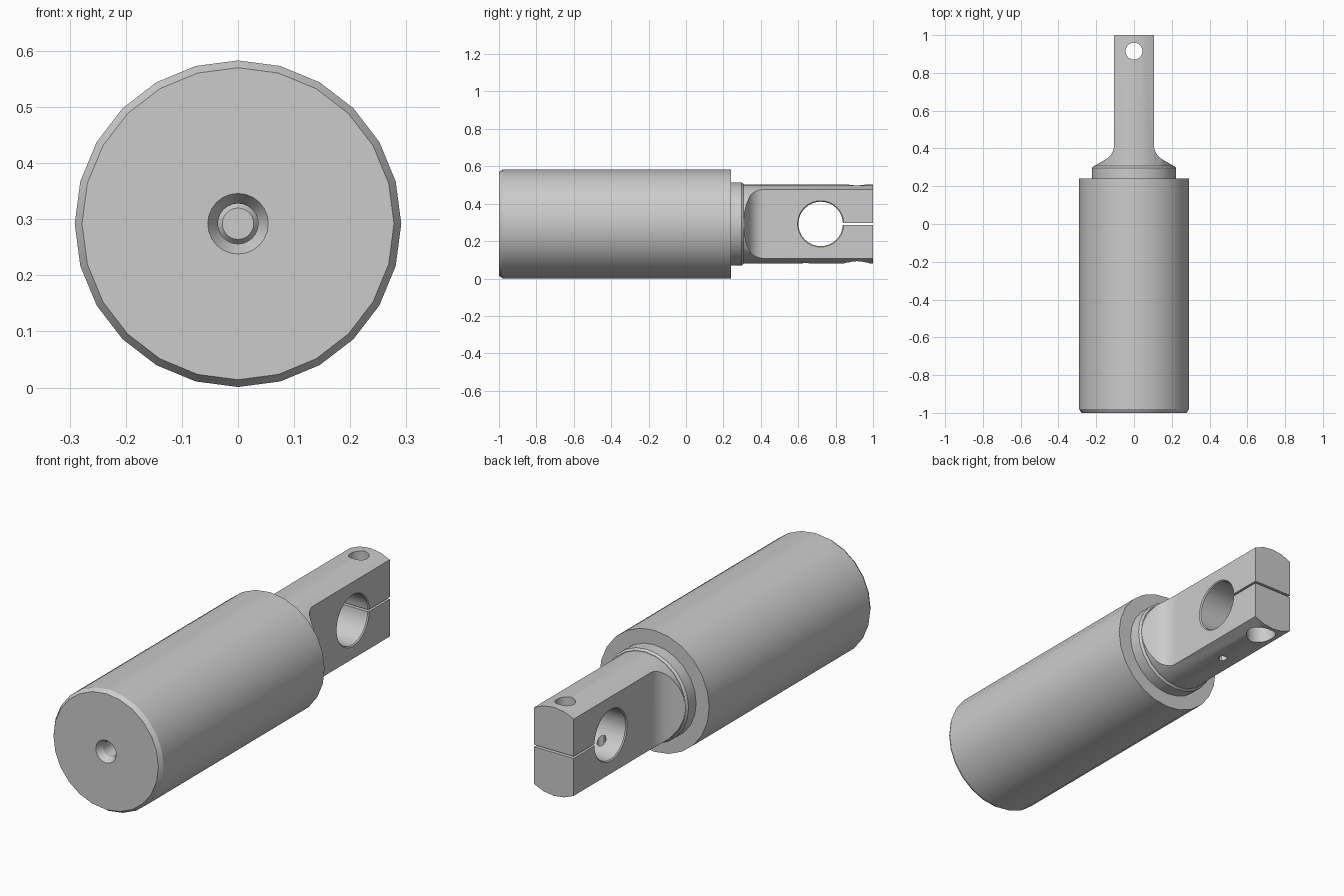
import bpy, bmesh, math

if "Cube" in bpy.data.objects:
    bpy.data.objects.remove(bpy.data.objects["Cube"], do_unlink=True)

ZC = 0.292  # height of the main axis

steel = bpy.data.materials.new("steel grey")
steel.use_nodes = True
steel.diffuse_color = (0.6, 0.6, 0.6, 1)
steel.node_tree.nodes["Principled BSDF"].inputs["Base Color"].default_value = (0.6, 0.6, 0.6, 1)


def finish(name, bm):
    """Clean up a bmesh and turn it into an object."""
    bmesh.ops.remove_doubles(bm, verts=bm.verts, dist=1e-5)
    bmesh.ops.recalc_face_normals(bm, faces=bm.faces)
    mesh = bpy.data.meshes.new(name)
    bm.to_mesh(mesh)
    bm.free()
    mesh.materials.append(steel)
    ob = bpy.data.objects.new(name, mesh)
    bpy.context.collection.objects.link(ob)
    return ob


def lathe(name, profile, axis="Y", origin=(0, 0, ZC), sides=24):
    """Revolve (radius, distance) points, both ends on the axis."""
    bm = bmesh.new()
    rings = []
    for r, d in profile:
        ring = []
        for i in range(sides):
            a = 2 * math.pi * i / sides
            u, v = r * math.cos(a), r * math.sin(a)
            p = {"X": (d, u, v), "Y": (u, d, v), "Z": (u, v, d)}[axis]
            ring.append(bm.verts.new([p[k] + origin[k] for k in range(3)]))
        rings.append(ring)
    for a, b in zip(rings, rings[1:]):
        for i in range(sides):
            j = (i + 1) % sides
            bm.faces.new((a[i], a[j], b[j], b[i]))
    # collapse the rings on the axis to single points
    bmesh.ops.remove_doubles(bm, verts=bm.verts, dist=1e-5)
    return finish(name, bm)


def prism(name, outline, z0, z1):
    """Extrude an xy outline upwards."""
    bm = bmesh.new()
    face = bm.faces.new([bm.verts.new((x, y, z0)) for x, y in outline])
    top = bmesh.ops.extrude_face_region(bm, geom=[face])["geom"]
    bmesh.ops.translate(bm, vec=(0, 0, z1 - z0),
                        verts=[g for g in top if isinstance(g, bmesh.types.BMVert)])
    return finish(name, bm)


def activate(ob):
    bpy.ops.object.select_all(action="DESELECT")
    ob.select_set(True)
    bpy.context.view_layer.objects.active = ob


def boolean(ob, cutter, operation="DIFFERENCE"):
    activate(ob)
    mod = ob.modifiers.new("cut", "BOOLEAN")
    mod.operation, mod.solver, mod.object = operation, "EXACT", cutter
    bpy.ops.object.modifier_apply(modifier=mod.name)
    bpy.data.objects.remove(cutter, do_unlink=True)


# Main body with centre-drilled front, chamfered rim and rear collar
body = lathe("body", [
    (0, -0.89), (0.028, -0.89), (0.036, -0.88), (0.036, -0.97), (0.054, -1),
    (0.278, -1), (0.291, -0.98), (0.291, 0.24), (0.222, 0.24),
    (0.222, 0.297), (0.214, 0.308), (0, 0.308)])

# Tongue: round bar trimmed to two flats that flare into the collar
tongue = lathe("tongue", [(0, 0.28), (0.212, 0.28), (0.212, 1), (0, 1)])
side = [(0.25, 0.27), (0.25, 0.285)]
for k in range(9):
    a = math.radians(240 - 7.5 * k)
    side.append((0.195 + 0.09 * math.cos(a), 0.42 + 0.09 * math.sin(a)))
side += [(0.105, 0.45), (0.105, 1.05)]
flats = prism("flats", side + [(-x, y) for x, y in reversed(side)], -0.1, 0.7)
boolean(tongue, flats, "INTERSECT")

# Cross bore with lightly chamfered mouths
boolean(tongue, lathe("bore", [
    (0, -0.12), (0.139, -0.12), (0.119, -0.1), (0.119, 0.1), (0.139, 0.12), (0, 0.12)],
    "X", (0, 0.72, ZC), 32))

# Clamping slit from the bore to the end
boolean(tongue, prism("slit", [(-0.2, 0.76), (0.2, 0.76), (0.2, 1.1), (-0.2, 1.1)],
                      ZC - 0.005, ZC + 0.005))

# Clamp screw hole, counterbored from below
boolean(tongue, lathe("screw_hole", [
    (0, -0.1), (0.068, -0.1), (0.068, 0.18), (0.045, 0.18), (0.045, 0.7), (0, 0.7)],
    "Z", (0, 0.915, 0)))

# Small set screw hole from below into the bore
boolean(tongue, lathe("set_screw_hole", [(0, -0.1), (0.02, -0.1), (0.02, 0.27), (0, 0.27)],
                      "Z", (0, 0.64, 0), 16))

for ob in (body, tongue):
    activate(ob)
    bpy.ops.object.shade_smooth_by_angle(angle=math.radians(25))
